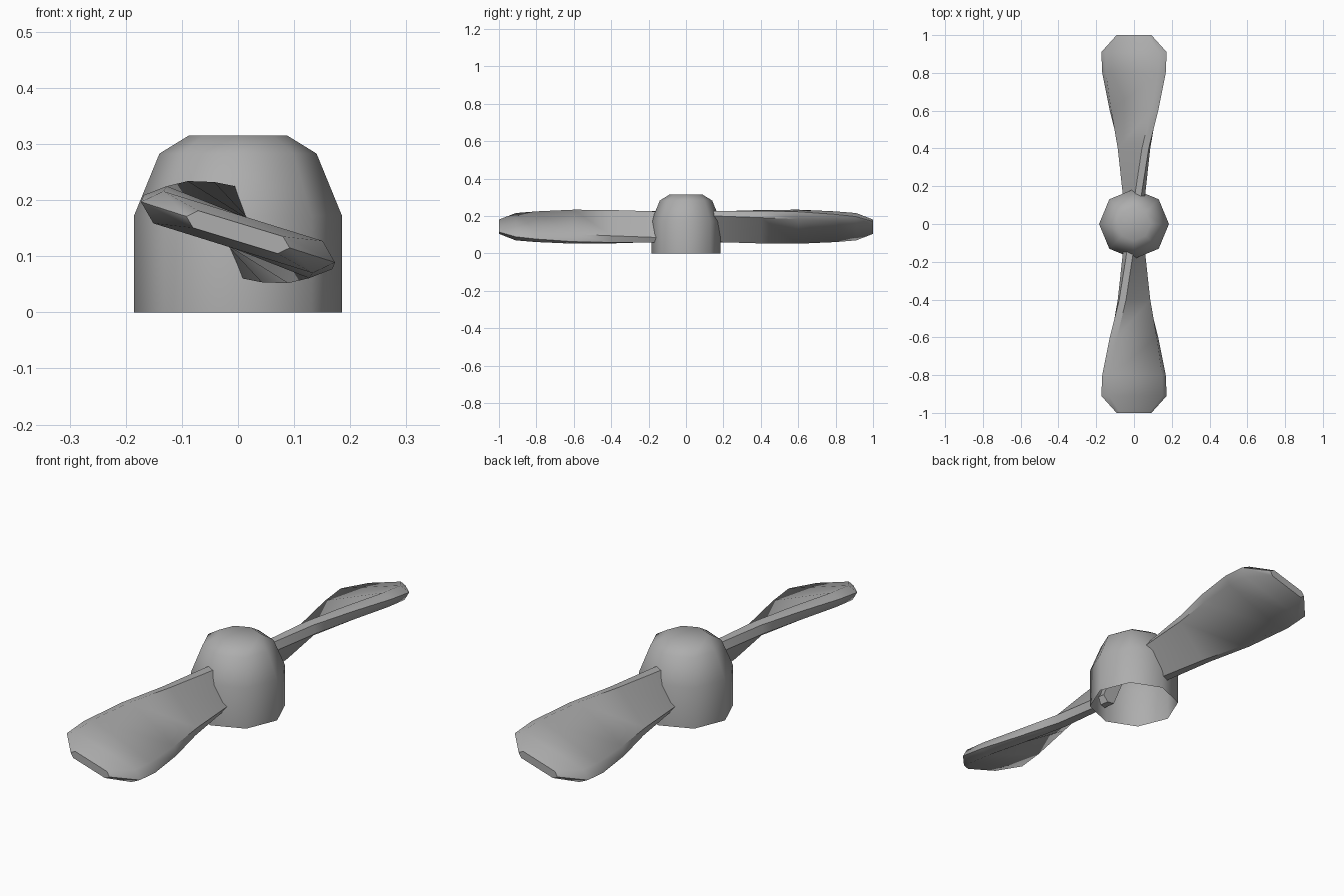
import bpy, math
from mathutils import Vector

cube = bpy.data.objects.get("Cube")
if cube:
    bpy.data.objects.remove(cube, do_unlink=True)

grey = bpy.data.materials.new("plain grey")
grey.use_nodes = True
colour = (0.42, 0.42, 0.42, 1)
grey.diffuse_color = colour
grey.node_tree.nodes["Principled BSDF"].inputs["Base Color"].default_value = colour


def loft(name, rings, cap_start, cap_end, smooth_angle):
    """Skin a list of equal rings of points into one object."""
    n = len(rings[0])
    verts = [p for ring in rings for p in ring]
    faces = [(r * n + i, r * n + (i + 1) % n, (r + 1) * n + (i + 1) % n, (r + 1) * n + i)
             for r in range(len(rings) - 1) for i in range(n)]
    if cap_start:
        faces.append(tuple(reversed(range(n))))
    if cap_end:
        faces.append(tuple(range(len(verts) - n, len(verts))))
    mesh = bpy.data.meshes.new(name)
    mesh.from_pydata(verts, [], faces)
    mesh.materials.append(grey)
    obj = bpy.data.objects.new(name, mesh)
    bpy.context.collection.objects.link(obj)
    bpy.ops.object.select_all(action='DESELECT')
    obj.select_set(True)
    bpy.context.view_layer.objects.active = obj
    bpy.ops.object.shade_smooth_by_angle(angle=math.radians(smooth_angle))
    return obj


# Hub: eight-sided domed cap, open underneath
hub_profile = [(0.185, 0), (0.185, 0.173), (0.14, 0.283), (0.088, 0.315)]
loft("hub", [[(r * math.cos(k * math.tau / 8), r * math.sin(k * math.tau / 8), z)
              for k in range(8)] for r, z in hub_profile], False, True, 60)

# Blade stations: distance out, half chord across, half chord up, half thickness
stations = [(0.13, 0.035, 0.085, 0.03), (0.40, 0.078, 0.084, 0.03),
            (0.60, 0.128, 0.080, 0.03), (0.80, 0.168, 0.066, 0.03),
            (0.91, 0.173, 0.054, 0.03), (1.00, 0.092, 0.028, 0.016)]
# Six-sided section: position along the chord, position through the thickness
section = [(-1, 0), (-0.82, -1), (0.82, -1), (1, 0), (0.82, 1), (-0.82, 1)]


def blade(name, side):
    """Twisted blade pointing forward (side 1) or turned half round (side -1)."""
    rings = []
    for y, across, up, thick in stations:
        chord = Vector((across, 0, -up))
        normal = Vector((up, 0, across)).normalized() * thick
        ring = []
        for a, b in section:
            p = chord * a + normal * b
            ring.append((side * p.x, -side * y, 0.143 + p.z))
        rings.append(ring)
    loft(name, rings, True, True, 50)


blade("front_blade", 1)
blade("back_blade", -1)
